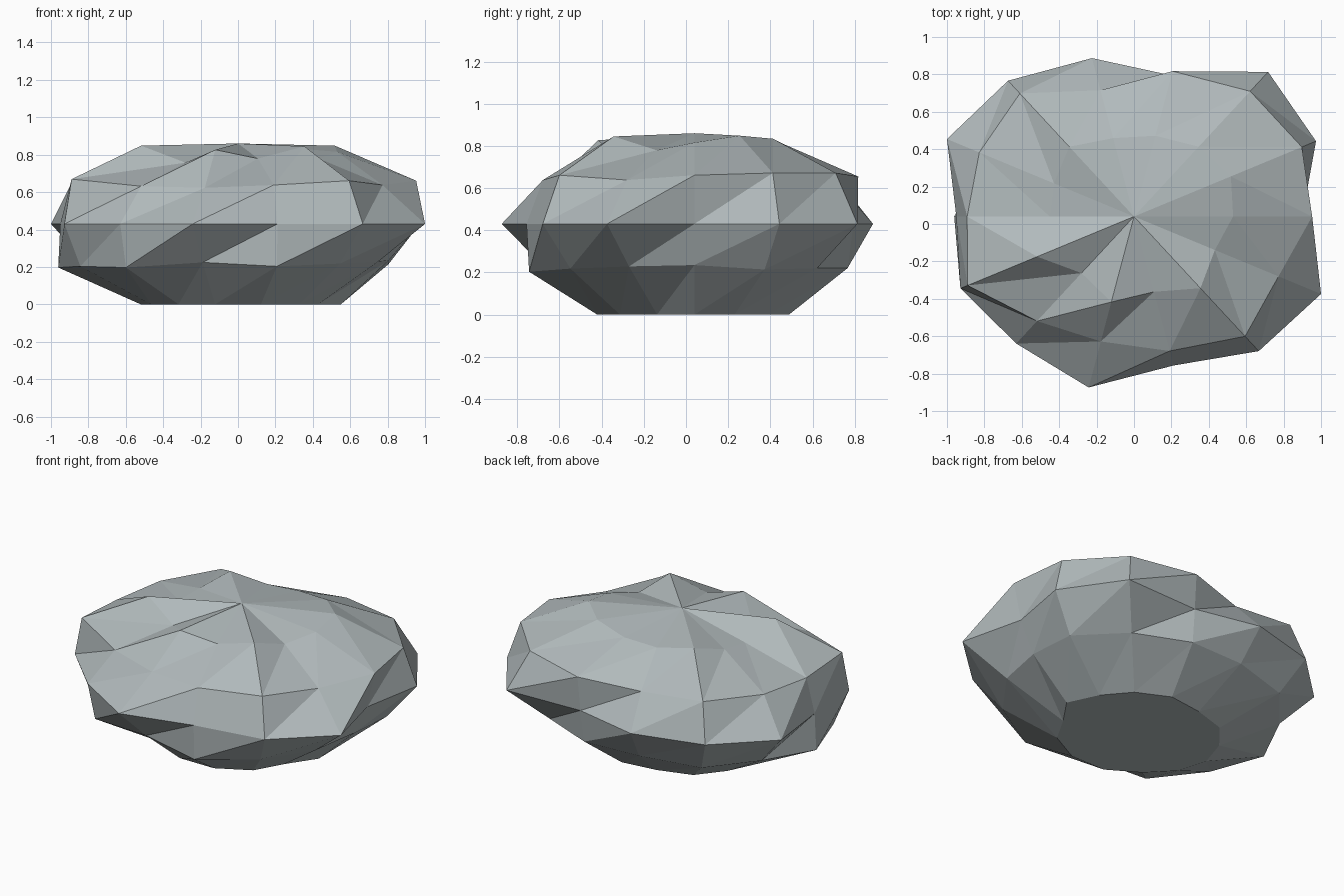
import bpy
import bmesh
from math import sin, cos, radians, tau

default_cube = bpy.data.objects.get("Cube")
if default_cube:
    bpy.data.objects.remove(default_cube, do_unlink=True)

SEGMENTS = 14
WIDTH, DEPTH, HEIGHT = 1.0, 0.86, 0.42
CENTRE_Y, CENTRE_Z = 0.04, 0.43

# Bumpiness of each ring of the rock: latitude, then swelling in percent per segment
RINGS = [
    (-60, [10, 2, 4, 7, 0, 5, 2, 4, 3, 2, 10, 10, 5, -5]),
    (-30, [-7, 3, 0, 0, -2, 5, 3, 11, 8, 11, -2, 8, 1, -4]),
    (0, [-10, 8, 15, -10, 1, 8, 11, -5, 3, 1, 9, -5, 7, 11]),
    (30, [10, 15, 15, 7, -7, 13, 6, 3, 14, -4, -8, -1, 10, -1]),
    (60, [6, 15, 11, 3, 0, 11, -5, -10, 15, -10, 9, -4, 14, -4]),
]


def make_stone_material():
    material = bpy.data.materials.new("grey_stone")
    colour = (0.44, 0.49, 0.50, 1)
    material.diffuse_color = colour
    material.use_nodes = True
    shader = next(n for n in material.node_tree.nodes if n.type == "BSDF_PRINCIPLED")
    shader.inputs["Base Color"].default_value = colour
    shader.inputs["Roughness"].default_value = 0.9
    return material


def ring_of_vertices(bm, latitude, swellings):
    """One lumpy ring; the lowest ring is pressed flat onto the ground."""
    ring = []
    for index, swelling in enumerate(swellings):
        angle = tau * index / SEGMENTS
        radius = 1 + swelling / 100
        around = radius * cos(radians(latitude))
        z = CENTRE_Z + HEIGHT * radius * sin(radians(latitude))
        if latitude == RINGS[0][0]:
            z = 0
        ring.append(bm.verts.new((WIDTH * around * cos(angle),
                                  CENTRE_Y + DEPTH * around * sin(angle), z)))
    return ring


bm = bmesh.new()
rings = [ring_of_vertices(bm, latitude, swellings) for latitude, swellings in RINGS]

# Sides: each band is split along the same diagonal
for lower, upper in zip(rings, rings[1:]):
    for i in range(SEGMENTS):
        j = (i + 1) % SEGMENTS
        bm.faces.new((lower[i], lower[j], upper[j]))
        bm.faces.new((lower[i], upper[j], upper[i]))

# Crown fan and flat underside
peak = bm.verts.new((0, CENTRE_Y, CENTRE_Z * 2))
for i in range(SEGMENTS):
    bm.faces.new((rings[-1][i], rings[-1][(i + 1) % SEGMENTS], peak))
bm.faces.new(list(reversed(rings[0])))

mesh = bpy.data.meshes.new("rock")
bm.to_mesh(mesh)
bm.free()
mesh.materials.append(make_stone_material())
rock = bpy.data.objects.new("rock", mesh)
bpy.context.collection.objects.link(rock)
